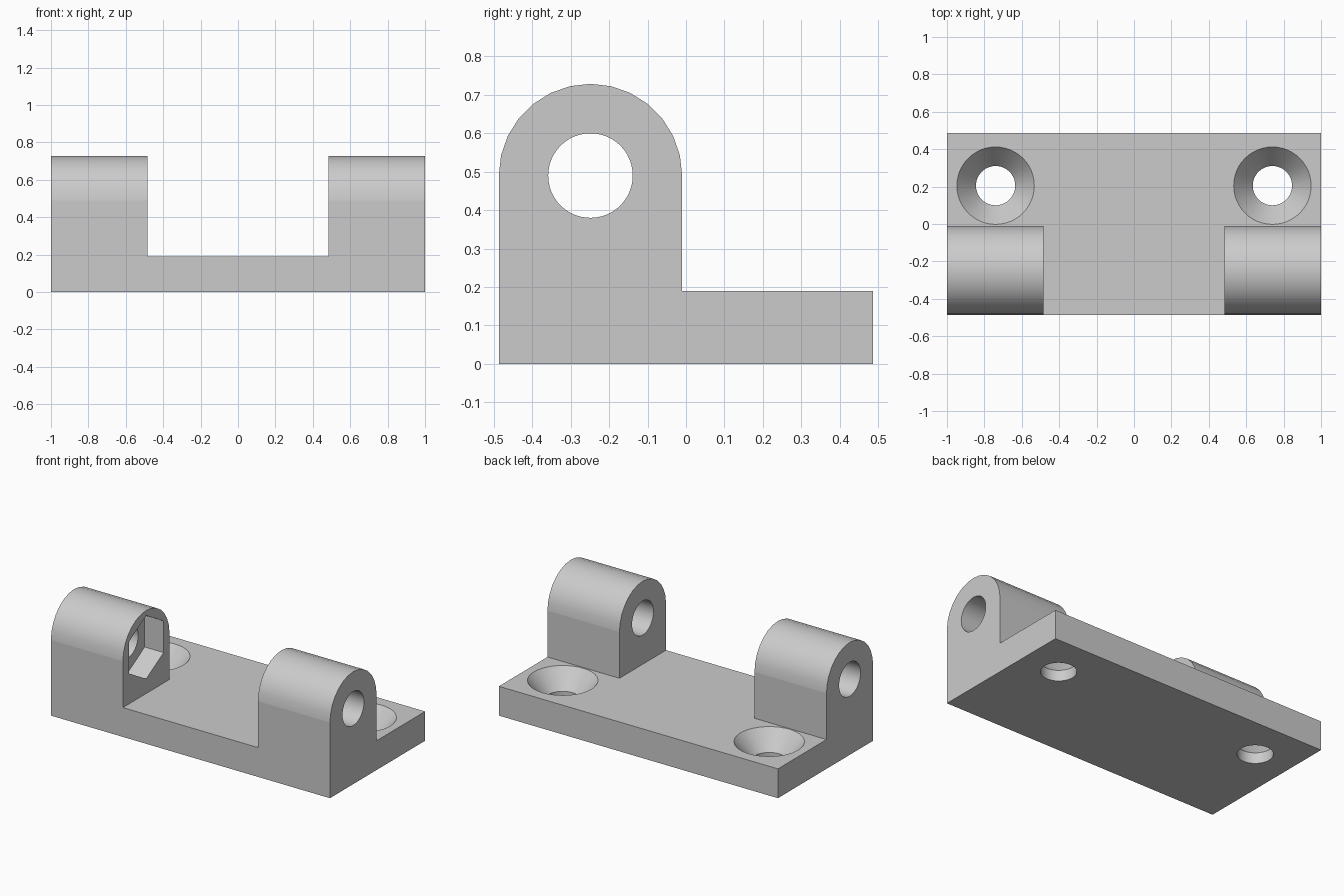
import bpy, bmesh
from math import pi, sin, cos
from mathutils import Matrix

default = bpy.data.objects.get("Cube")
if default:
    bpy.data.objects.remove(default, do_unlink=True)

DEPTH, BASE_H = 0.487, 0.19          # half depth and height of the base plate
LUG_BACK, AXIS_Y, AXIS_Z = -0.01, -0.2485, 0.49
LUG_R = LUG_BACK - AXIS_Y
LUG_INNER = 0.484
SCREW_X, SCREW_Y = 0.74, 0.205

grey = bpy.data.materials.new("light_grey")
grey.use_nodes = True
colour = (0.6, 0.6, 0.6, 1)
grey.diffuse_color = colour
grey.node_tree.nodes["Principled BSDF"].inputs["Base Color"].default_value = colour


def finish(name, bm):
    bmesh.ops.recalc_face_normals(bm, faces=bm.faces)
    mesh = bpy.data.meshes.new(name)
    bm.to_mesh(mesh)
    bm.free()
    mesh.materials.append(grey)
    obj = bpy.data.objects.new(name, mesh)
    bpy.context.collection.objects.link(obj)
    return obj


def prism(name, outline, x0, x1):
    """Extrude a (y, z) outline along x."""
    bm = bmesh.new()
    face = bm.faces.new([bm.verts.new((x0, y, z)) for y, z in outline])
    moved = bmesh.ops.extrude_face_region(bm, geom=[face])["geom"]
    bmesh.ops.translate(bm, vec=(x1 - x0, 0, 0),
                        verts=[v for v in moved if isinstance(v, bmesh.types.BMVert)])
    return finish(name, bm)


def ring(radius, sides):
    """Outline around the bore axis, with a corner at the top."""
    return [(AXIS_Y + radius * sin(2 * pi * i / sides),
             AXIS_Z + radius * cos(2 * pi * i / sides)) for i in range(sides)]


def screw_cutter(x):
    """Straight hole with a countersunk top, as one revolved profile."""
    bm = bmesh.new()
    profile = [(0, -0.1), (0.105, -0.1), (0.105, 0.07), (0.207, BASE_H), (0.207, 0.3), (0, 0.3)]
    verts = [bm.verts.new((r, 0, z)) for r, z in profile]
    edges = [bm.edges.new(pair) for pair in zip(verts, verts[1:])]
    bmesh.ops.spin(bm, geom=verts + edges, axis=(0, 0, 1), cent=(0, 0, 0),
                   angle=2 * pi, steps=48)
    bmesh.ops.remove_doubles(bm, verts=bm.verts, dist=0.0001)
    bmesh.ops.transform(bm, matrix=Matrix.Translation((x, SCREW_Y, 0)), verts=bm.verts)
    return finish("screw_cutter", bm)


# Bracket body: base plate and round-topped lug in one side profile
STEPS = 14
arc = [(AXIS_Y + LUG_R * cos(pi * i / STEPS), AXIS_Z + LUG_R * sin(pi * i / STEPS))
       for i in range(STEPS + 1)]
side = [(-DEPTH, 0), (DEPTH, 0), (DEPTH, BASE_H), (LUG_BACK, BASE_H)] + arc
bracket = prism("hinge_bracket", side, -1, 1)

# Cutters: gap between the lugs, bore, nut pocket, countersunk screw holes
gap = [(-1, BASE_H), (1, BASE_H), (1, 1), (-1, 1)]
cutters = [
    prism("gap_cutter", gap, -LUG_INNER, LUG_INNER),
    prism("bore_cutter", ring(0.11, 48), -1.2, 1.2),
    prism("nut_pocket_cutter", ring(0.205, 6), -LUG_INNER - 0.135, -0.3),
    screw_cutter(-SCREW_X),
    screw_cutter(SCREW_X),
]

bpy.ops.object.select_all(action="DESELECT")
bpy.context.view_layer.objects.active = bracket
bracket.select_set(True)
for cutter in cutters:
    cutter.hide_render = True
    cut = bracket.modifiers.new(cutter.name, "BOOLEAN")
    cut.operation = "DIFFERENCE"
    cut.solver = "EXACT"
    cut.object = cutter
    bpy.ops.object.modifier_apply(modifier=cut.name)
    bpy.data.objects.remove(cutter, do_unlink=True)

# Smooth the round surfaces, keep the large planes flat
bpy.ops.object.shade_smooth_by_angle(angle=pi / 7)
for face in bracket.data.polygons:
    if face.area > 0.03 and max(abs(n) for n in face.normal) > 0.9999:
        face.use_smooth = False
